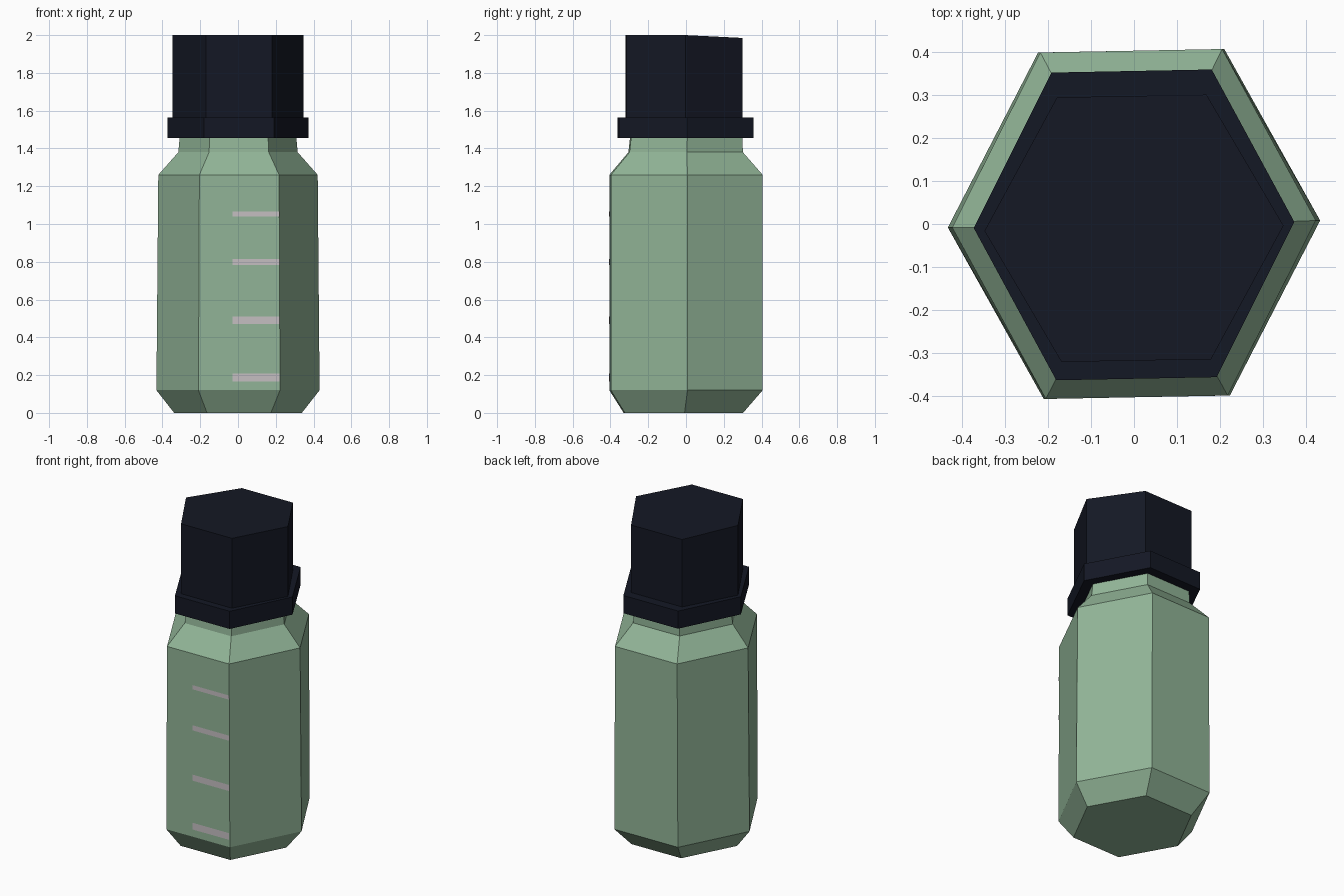
import bpy, bmesh, math

if "Cube" in bpy.data.objects:
    bpy.data.objects.remove(bpy.data.objects["Cube"])


def material(name, rgb):
    m = bpy.data.materials.new(name)
    m.diffuse_color = (*rgb, 1.0)
    m.use_nodes = True
    m.node_tree.nodes["Principled BSDF"].inputs["Base Color"].default_value = m.diffuse_color
    return m


def finish(bm, name, mat):
    me = bpy.data.meshes.new(name)
    bm.to_mesh(me)
    bm.free()
    me.materials.append(mat)
    ob = bpy.data.objects.new(name, me)
    bpy.context.collection.objects.link(ob)
    return ob


def hex_stack(name, rings, mat, back_drop=0.0):
    """Skin hexagonal rings (z, x radius, y half depth, y shift); close both ends."""
    bm = bmesh.new()
    loops = []
    for z, rx, ry, dy in rings:
        loop = []
        for k in range(6):
            a = math.radians(60 * k + 1)
            loop.append(bm.verts.new((rx * math.cos(a),
                                      ry * math.sin(a) / math.sin(math.pi / 3) + dy, z)))
        loops.append(loop)
    for lo, hi in zip(loops, loops[1:]):
        for k in range(6):
            j = (k + 1) % 6
            bm.faces.new((lo[k], lo[j], hi[j], hi[k]))
    bm.faces.new(loops[0][::-1])
    # slightly sunken back edge on the top
    for k in (1, 2):
        loops[-1][k].co.z -= back_drop
    bm.faces.new(loops[-1])
    bmesh.ops.recalc_face_normals(bm, faces=bm.faces)
    return finish(bm, name, mat)


green = material("green_glass", (0.285, 0.46, 0.31))
black = material("dark_cap", (0.007, 0.009, 0.018))
grey = material("mark_grey", (0.56, 0.52, 0.54))

# bottle: chamfered base, body, shoulder, neck
hex_stack("bottle", [
    (0.0, 0.338, 0.313, -0.014),
    (0.12, 0.432, 0.402, 0.0),
    (1.26, 0.422, 0.402, 0.0),
    (1.38, 0.316, 0.30, -0.002),
    (1.47, 0.308, 0.294, 0.002)], green)

# cap: wide collar with a narrower grip
hex_stack("cap", [
    (1.455, 0.372, 0.357, -0.002),
    (1.565, 0.372, 0.357, -0.002),
    (1.565, 0.347, 0.307, -0.01),
    (2.0, 0.347, 0.307, -0.01)], black, back_drop=0.015)

# measuring marks: thin strips lying on the front face
for i, (z, h) in enumerate([(0.188, 0.042), (0.49, 0.038), (0.80, 0.032), (1.053, 0.026)]):
    bm = bmesh.new()
    pts = [(-0.03, -h / 2), (0.219, -h / 2), (0.219, h / 2), (-0.03, h / 2)]
    bm.faces.new([bm.verts.new((x, -0.406 + 0.0175 * x, z + dz)) for x, dz in pts])
    finish(bm, f"measuring_mark_{i + 1}", grey)
